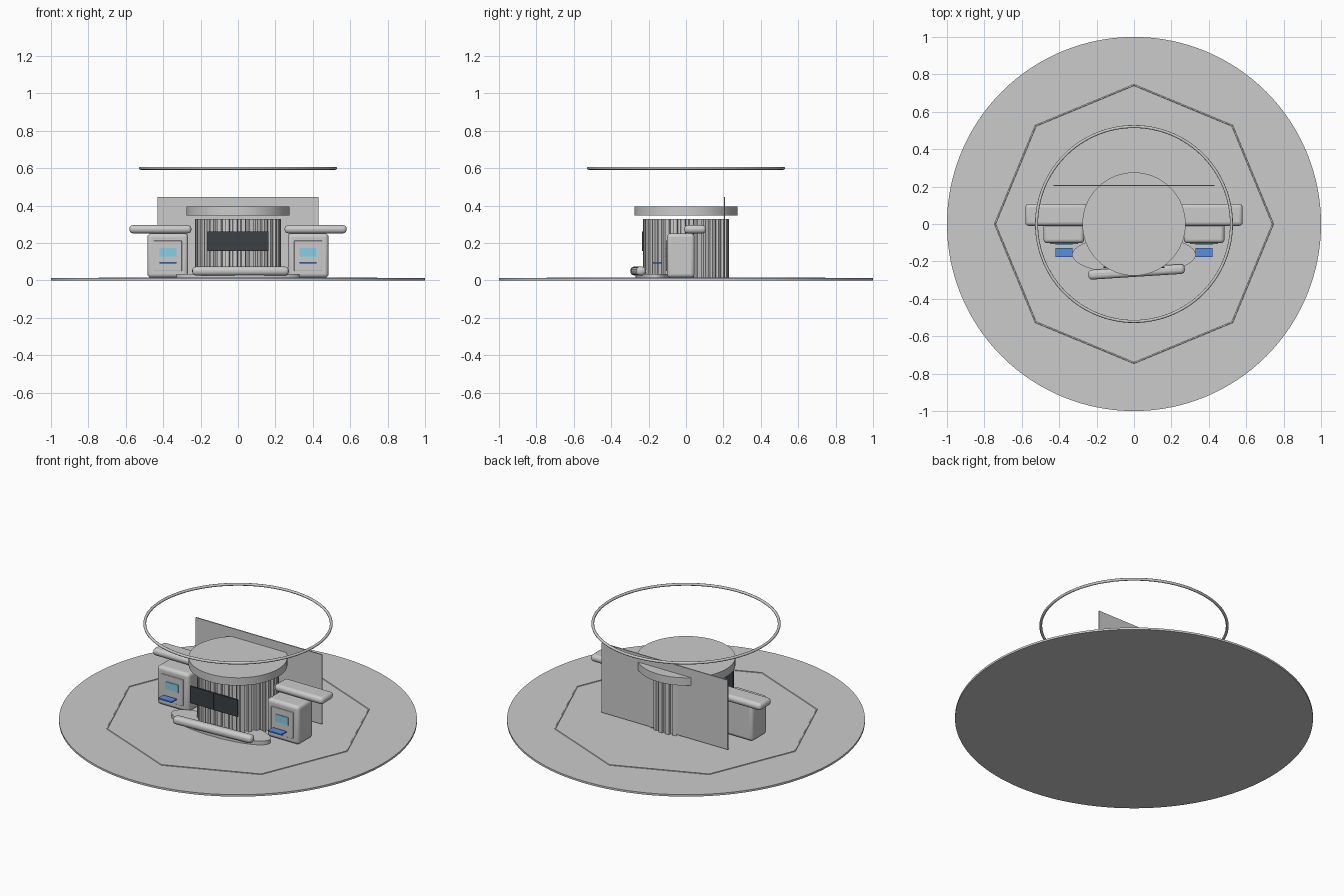
import bpy, bmesh
from math import sin, cos, pi, radians

if "Cube" in bpy.data.objects:
    bpy.data.objects.remove(bpy.data.objects["Cube"])


def material(name, rgb):
    m = bpy.data.materials.new(name)
    m.diffuse_color = (*rgb, 1)
    m.use_nodes = True
    m.node_tree.nodes["Principled BSDF"].inputs["Base Color"].default_value = m.diffuse_color
    return m


CYAN = material("cyan_glow", (0.25, 0.62, 0.78))
BLUE = material("blue_pad", (0.1, 0.27, 0.75))
DARK = material("dark_glass", (0.045, 0.052, 0.06))


def finish(o, name, mat=None, smooth=True):
    o.name = name
    if mat:
        o.data.materials.append(mat)
    if smooth:
        bpy.ops.object.shade_smooth_by_angle(angle=radians(35))
    return o


def box(name, x, y, z, mat=None, bevel=0, rot=0):
    """Box from (min, max) ranges on each axis, optionally rounded."""
    mid = [(a + b) / 2 for a, b in (x, y, z)]
    bpy.ops.mesh.primitive_cube_add(size=1, location=mid)
    o = bpy.context.object
    o.scale = [b - a for a, b in (x, y, z)]
    bpy.ops.object.transform_apply(location=False, rotation=False, scale=True)
    o.rotation_euler.z = rot
    if bevel:
        m = o.modifiers.new("round", 'BEVEL')
        m.width = bevel
        m.segments = 4
    return finish(o, name, mat, bool(bevel))


def disc(name, r, z0, z1, y=0, ry=None, sides=96):
    bpy.ops.mesh.primitive_cylinder_add(vertices=sides, radius=1, depth=z1 - z0,
                                        location=(0, y, (z0 + z1) / 2))
    o = bpy.context.object
    o.scale = (r, ry or r, 1)
    bpy.ops.object.transform_apply(location=False, rotation=False, scale=True)
    return finish(o, name)


def ring(name, r, minor, z, sides, smooth=True):
    bpy.ops.mesh.primitive_torus_add(major_radius=r, minor_radius=minor, major_segments=sides,
                                     minor_segments=12, location=(0, 0, z))
    return finish(bpy.context.object, name, None, smooth)


# Floor, inlaid octagon line and hanging ring
disc("floor", 1.0, 0, 0.012, sides=128)
ring("floor_octagon", 0.743, 0.004, 0.012, 8, False)
ring("hanging_ring", 0.521, 0.008, 0.6, 96)

# Ribbed central drum: gear profile extruded upward
bm = bmesh.new()
RIBS = 32
profile = []
for i in range(RIBS):
    for frac, r in ((0.0, 0.214), (0.3, 0.214), (0.4, 0.229), (0.9, 0.229)):
        a = 2 * pi * (i + frac) / RIBS
        profile.append(bm.verts.new((r * cos(a), r * sin(a), 0.012)))
face = bm.faces.new(profile)
top = bmesh.ops.extrude_face_region(bm, geom=[face])["geom"]
bmesh.ops.translate(bm, vec=(0, 0, 0.318),
                    verts=[v for v in top if isinstance(v, bmesh.types.BMVert)])
bmesh.ops.recalc_face_normals(bm, faces=bm.faces)
mesh = bpy.data.meshes.new("ribbed_drum")
bm.to_mesh(mesh)
bm.free()
bpy.context.collection.objects.link(bpy.data.objects.new("ribbed_drum", mesh))

# Floating drum top, oval step and back wall
disc("drum_top", 0.276, 0.347, 0.395)
disc("oval_step", 0.33, 0.012, 0.036, y=-0.164, ry=0.105)
box("back_wall", (-0.43, 0.43), (0.202, 0.209), (0.018, 0.446))

# Split dark display on the drum front
for side, x in (("left", (-0.162, -0.001)), ("right", (0.001, 0.162))):
    box("drum_display_" + side, x, (-0.236, -0.226), (0.158, 0.262), DARK)

# Slightly turned rounded bench in front
box("bench", (-0.245, 0.272), (-0.282, -0.23), (0.027, 0.074), bevel=0.02, rot=radians(3.6))

# Side kiosks: body, counter top, face plate, screen and pad
for side, s in (("left", -1), ("right", 1)):
    def span(c, w):
        return (s * c - w / 2, s * c + w / 2)
    box("kiosk_body_" + side, span(0.375, 0.218), (-0.102, 0.046), (0.015, 0.252), bevel=0.02)
    box("kiosk_top_" + side, span(0.415, 0.332), (-0.01, 0.108), (0.252, 0.296), bevel=0.02)
    box("kiosk_plate_" + side, span(0.375, 0.15), (-0.107, -0.1), (0.05, 0.213), bevel=0.003)
    box("kiosk_screen_" + side, span(0.375, 0.09), (-0.111, -0.106), (0.128, 0.174), CYAN)
    box("kiosk_pad_" + side, span(0.375, 0.092), (-0.177, -0.129), (0.09, 0.098), BLUE)
